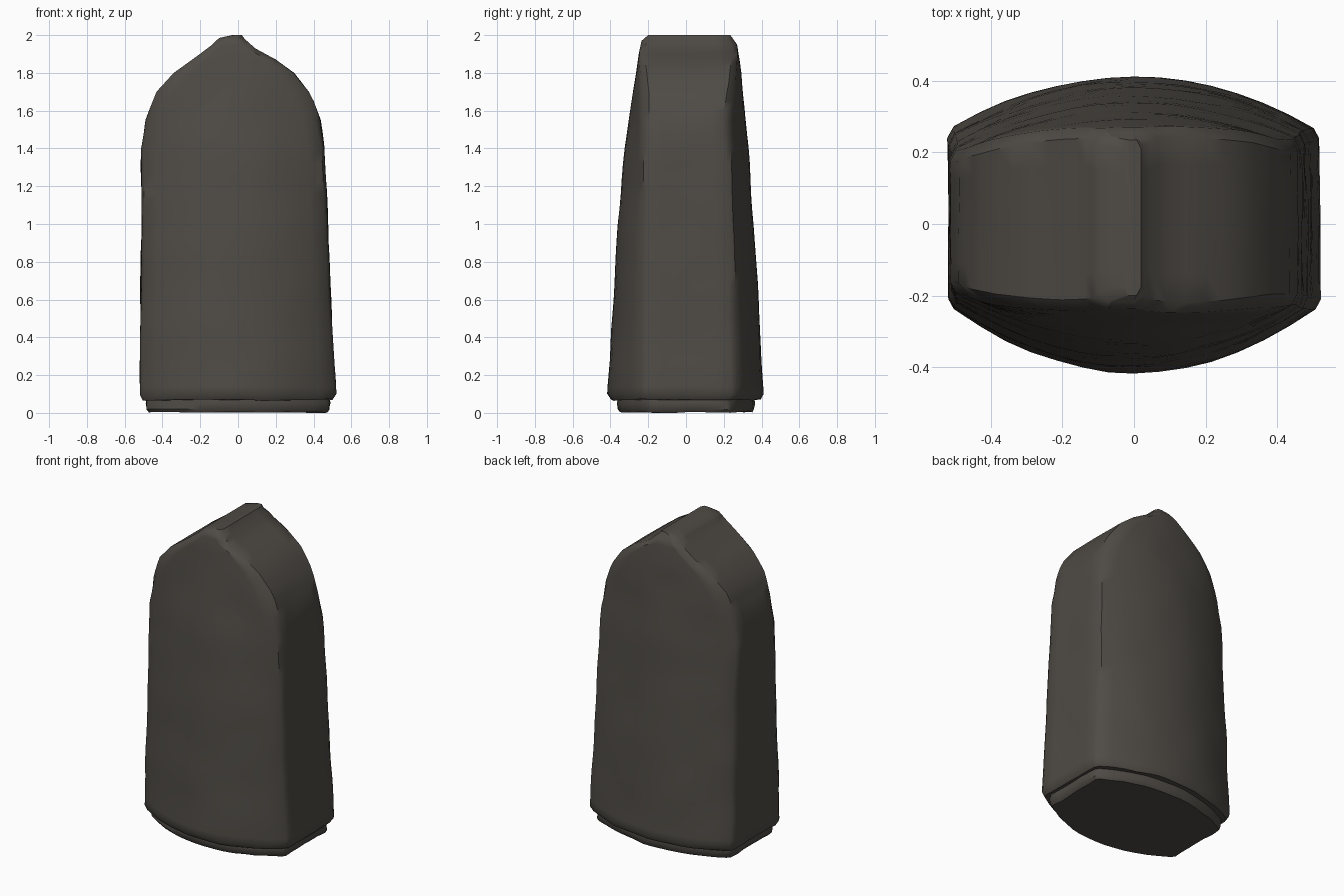
import bpy, bmesh, math
from mathutils import Vector, noise

if "Cube" in bpy.data.objects:
    bpy.data.objects.remove(bpy.data.objects["Cube"])

stone = bpy.data.materials.new("dark grey stone")
stone.diffuse_color = (0.078, 0.070, 0.060, 1)
stone.use_nodes = True
stone.node_tree.nodes["Principled BSDF"].inputs["Base Color"].default_value = stone.diffuse_color

# Outline by height: z followed by value
LEFT = [(0.07, -.505), (0.1, -.52), (0.2, -.52), (1.0, -.51), (1.4, -.515), (1.55, -.49), (1.7, -.43),
        (1.8, -.34), (1.9, -.2), (1.95, -.135), (1.985, -.1), (2.0, -.03)]
RIGHT = [(0.07, .50), (0.1, .52), (0.2, .515), (0.4, .50), (1.0, .475), (1.4, .458), (1.55, .435), (1.68, .39),
         (1.8, .295), (1.87, .2), (1.93, .09), (1.98, .035), (2.0, .02)]
FRONT = [(0.07, -.395), (0.1, -.415), (1.0, -.36), (1.4, -.325), (1.9, -.25), (1.97, -.235), (2.0, -.2)]
BACK = [(0.07, .395), (0.1, .412), (0.8, .372), (1.4, .33), (1.8, .292), (1.95, .27), (2.0, .235)]
# Thickness at the narrow sides
FRONT_SIDE = [(0.07, -.22), (0.1, -.235), (1.4, -.19), (2.0, -.16)]
BACK_SIDE = [(0.07, .25), (0.1, .27), (1.4, .2), (2.0, .17)]


def at(table, z):
    for (z0, a), (z1, b) in zip(table, table[1:]):
        if z <= z1:
            return a + (b - a) * max(0, z - z0) / (z1 - z0)
    return table[-1][1]


def section(z, nx=14, ny=6):
    """Bulging cross-section with chamfered corners."""
    xl, xr = at(LEFT, z), at(RIGHT, z)
    c = min(0.015 + 0.03 * max(0, min(1, (z - 1.4) / 0.3)), 0.25 * (xr - xl))

    def y_of(x, mid, side):
        m, s = at(mid, z), at(side, z)
        return s + (m - s) * max(0, 1 - (x / 0.51) ** 2)

    xs = [xl + c + (xr - xl - 2 * c) * i / nx for i in range(nx + 1)]

    def side_ys(x):
        a = y_of(x, FRONT, FRONT_SIDE) + 0.025
        b = y_of(x, BACK, BACK_SIDE) - 0.025
        return [a + (b - a) * i / ny for i in range(ny + 1)]

    pts = [(x, y_of(x, FRONT, FRONT_SIDE)) for x in xs]
    pts += [(xr, y) for y in side_ys(xr)]
    pts += [(x, y_of(x, BACK, BACK_SIDE)) for x in reversed(xs)]
    pts += [(xl, y) for y in reversed(side_ys(xl))]
    return [Vector((x, y, z)) for x, y in pts]


def loft(name, rings, angle):
    bm = bmesh.new()
    vs = [[bm.verts.new(p) for p in r] for r in rings]
    n = len(vs[0])
    for a, b in zip(vs, vs[1:]):
        for i in range(n):
            j = (i + 1) % n
            bm.faces.new((a[i], a[j], b[j], b[i]))
    bm.faces.new(vs[0][::-1])
    bm.faces.new(vs[-1])
    bmesh.ops.recalc_face_normals(bm, faces=bm.faces[:])
    me = bpy.data.meshes.new(name)
    bm.to_mesh(me)
    bm.free()
    me.materials.append(stone)
    ob = bpy.data.objects.new(name, me)
    bpy.context.collection.objects.link(ob)
    bpy.ops.object.select_all(action='DESELECT')
    ob.select_set(True)
    bpy.context.view_layer.objects.active = ob
    bpy.ops.object.shade_smooth_by_angle(angle=math.radians(angle))


# Main slab: tapering body with an arched, pointed top
heights = [0.07, 0.1, 0.14] + [0.2 + 0.08 * i for i in range(15)]
heights += [1.4, 1.48, 1.55, 1.6, 1.65, 1.7, 1.75, 1.8, 1.835, 1.87, 1.9, 1.93, 1.95, 1.97, 1.985, 2.0]
rings = [section(z) for z in heights]
for r in rings:
    for p in r:
        fade = min(1, (2.0 - p.z) / 0.3)
        w = noise.noise_vector(p * 4.5) * 0.007 * fade
        p.x += w.x
        p.y += w.y
        if p.z < 0.12:  # ragged lower rim
            p.z += noise.noise(Vector((p.x * 6, p.y * 6, 3))) * 0.014
loft("stone_slab", rings, 40)

# Recessed broken foot under the slab
foot = []
for z, k in [(0.0, 0.90), (0.012, 0.925), (0.045, 0.935), (0.1, 0.915)]:
    ring = section(0.1)
    for p in ring:
        rough = 1 + noise.noise(Vector((p.x * 9, p.y * 9, z * 30))) * 0.02
        p.x *= k * rough
        p.y *= (k - 0.05) * rough
        p.z = z
        if z < 0.05:
            p.z += 0.008 + noise.noise(Vector((p.x * 8, p.y * 8, 7))) * 0.008
    foot.append(ring)
low = min(p.z for r in foot for p in r)
for p in foot[0]:
    p.z -= low
loft("broken_foot", foot, 35)
